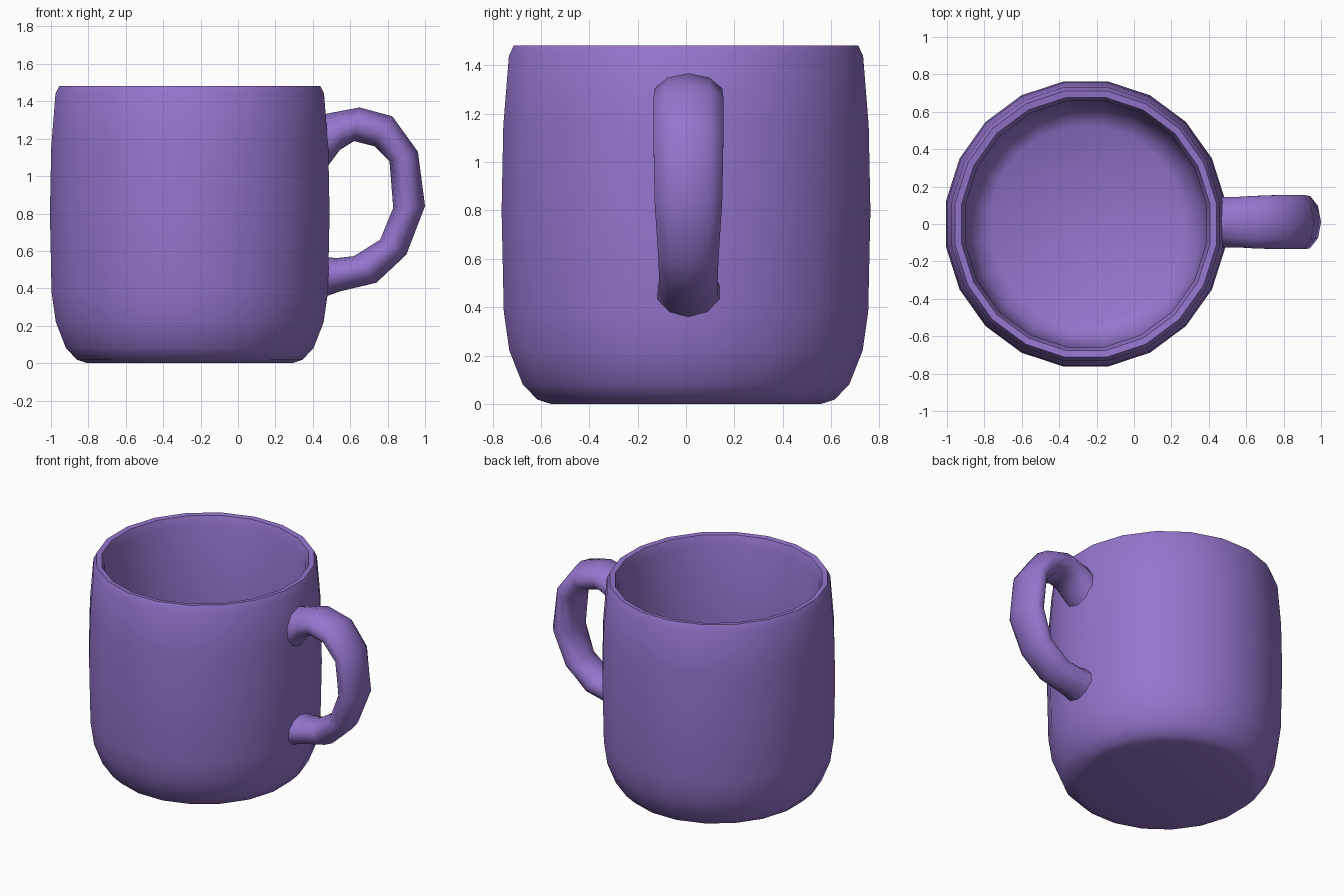
import bpy, bmesh, math
from mathutils import Vector

if "Cube" in bpy.data.objects:
    bpy.data.objects.remove(bpy.data.objects["Cube"])

purple = bpy.data.materials.new("lavender purple")
purple.diffuse_color = (0.30, 0.178, 0.61, 1)
purple.use_nodes = True
purple.node_tree.nodes["Principled BSDF"].inputs["Base Color"].default_value = purple.diffuse_color


def skin_rings(name, rings, angle):
    """Join successive closed rings of points with quads and cap both ends."""
    bm = bmesh.new()
    loops = [[bm.verts.new(p) for p in ring] for ring in rings]
    n = len(loops[0])
    for a, b in zip(loops, loops[1:]):
        for i in range(n):
            j = (i + 1) % n
            bm.faces.new((a[i], a[j], b[j], b[i]))
    bm.faces.new(loops[0][::-1])
    bm.faces.new(loops[-1])
    bmesh.ops.recalc_face_normals(bm, faces=bm.faces)
    mesh = bpy.data.meshes.new(name)
    bm.to_mesh(mesh)
    bm.free()
    mesh.materials.append(purple)
    obj = bpy.data.objects.new(name, mesh)
    bpy.context.collection.objects.link(obj)
    bpy.context.view_layer.objects.active = obj
    obj.select_set(True)
    bpy.ops.object.shade_smooth_by_angle(angle=math.radians(angle))
    obj.select_set(False)
    return obj


# Mug body: outside wall from the base up, over the rim, down to the inner floor
SIDES = 20
CX = -0.258
profile = [(0.555, 0.0), (0.61, 0.018), (0.67, 0.08), (0.725, 0.22),
           (0.748, 0.38), (0.757, 0.80), (0.75, 1.15), (0.727, 1.44),
           (0.707, 1.482), (0.672, 1.478), (0.652, 1.42),
           (0.655, 0.80), (0.645, 0.30), (0.60, 0.16), (0.52, 0.11)]
turns = [2 * math.pi * (i + 0.5) / SIDES for i in range(SIDES)]
skin_rings("mug_body",
           [[(CX + r * math.cos(t), 1.02 * r * math.sin(t), z) for t in turns]
            for r, z in profile], 50)

# Handle: each station is outer x, z, inner x, z and half width
stations = [(0.42, 1.32, 0.42, 1.00, 0.135), (0.48, 1.335, 0.485, 1.06, 0.135),
            (0.56, 1.35, 0.545, 1.14, 0.135), (0.65, 1.367, 0.62, 1.187, 0.14),
            (0.825, 1.32, 0.73, 1.16, 0.145), (0.962, 1.13, 0.81, 1.08, 0.145),
            (1.0, 0.84, 0.83, 0.83, 0.14), (0.90, 0.58, 0.76, 0.66, 0.125),
            (0.74, 0.43, 0.62, 0.572, 0.12), (0.55, 0.385, 0.53, 0.562, 0.12),
            (0.42, 0.34, 0.42, 0.57, 0.135)]
rings = []
for ox, oz, ix, iz, w in stations:
    outer, inner = Vector((ox, 0.01, oz)), Vector((ix, 0.01, iz))
    mid, half = (outer + inner) / 2, (outer - inner) / 2
    ring = []
    for k in range(10):
        t = 2 * math.pi * k / 10
        side = max(-1, min(1, 1.05 * math.sin(t)))
        ring.append(mid + half * math.cos(t) + Vector((0, w * side, 0)))
    rings.append(ring)
skin_rings("handle", rings, 60)
